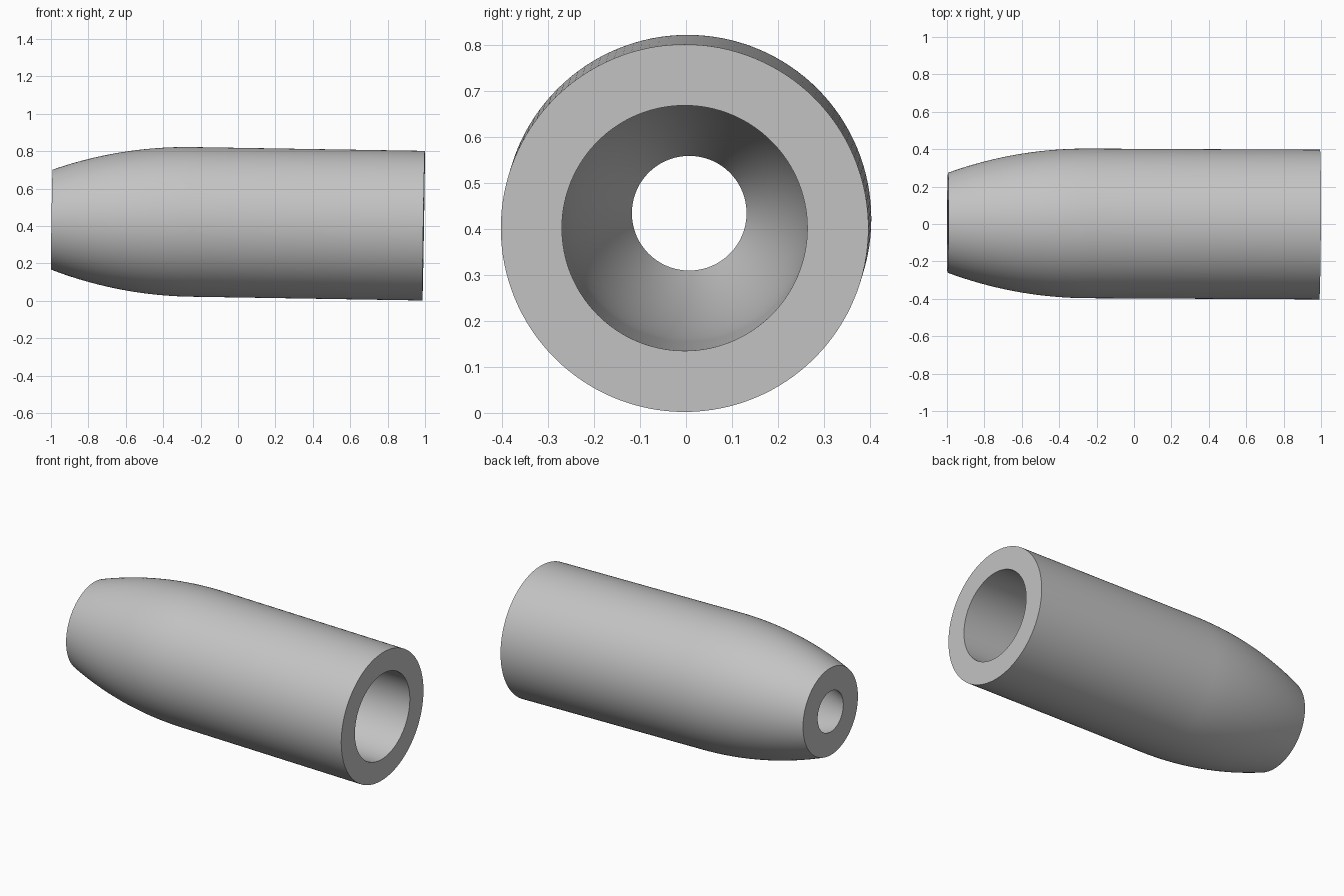
import bpy, bmesh, math
from mathutils import Vector, Matrix

cube = bpy.data.objects.get("Cube")
if cube:
    bpy.data.objects.remove(cube, do_unlink=True)

# Plain grey material
grey = bpy.data.materials.new("plain_grey")
grey.use_nodes = True
colour = (0.55, 0.55, 0.55, 1)
grey.diffuse_color = colour
grey.node_tree.nodes["Principled BSDF"].inputs["Base Color"].default_value = colour

# Tube axis, slightly tilted, from the narrow end to the wide end
narrow_end = Vector((-0.996, 0.007, 0.4345))
wide_end = Vector((0.9925, -0.003, 0.402))
length = (wide_end - narrow_end).length
OUTER, WALL, NOSE, DROP = 0.4, 0.133, 0.75, 0.133
ARC = (NOSE ** 2 + DROP ** 2) / (2 * DROP)
STEPS, SIDES = 20, 128


def wall_profile(inset):
    """Straight wall with a tangent arc at the nose, offset inward by inset."""
    points = []
    for i in range(STEPS + 1):
        x = NOSE * i / STEPS
        r = math.sqrt((ARC - inset) ** 2 - (NOSE - x) ** 2) - ARC + OUTER
        points.append((x, r))
    return points + [(length, OUTER - inset)]


# Closed wall section: out along the outside, back along the bore
section = wall_profile(0) + wall_profile(WALL)[::-1]

# Sweep the section around the axis
bm = bmesh.new()
rings = []
for s in range(SIDES):
    a = math.tau * s / SIDES
    rings.append([bm.verts.new((x, r * math.cos(a), r * math.sin(a)))
                  for x, r in section])
n = len(section)
for s in range(SIDES):
    here, there = rings[s], rings[(s + 1) % SIDES]
    for i in range(n):
        j = (i + 1) % n
        bm.faces.new((here[i], here[j], there[j], there[i]))
bmesh.ops.recalc_face_normals(bm, faces=bm.faces)

# Lay the tube on its tilted axis
turn = Vector((1, 0, 0)).rotation_difference(wide_end - narrow_end)
bm.transform(Matrix.Translation(narrow_end) @ turn.to_matrix().to_4x4())

mesh = bpy.data.meshes.new("tapered_tube")
bm.to_mesh(mesh)
bm.free()
mesh.materials.append(grey)
tube = bpy.data.objects.new("tapered_tube", mesh)
bpy.context.collection.objects.link(tube)

# Smooth walls, sharp rims
bpy.ops.object.select_all(action='DESELECT')
tube.select_set(True)
bpy.context.view_layer.objects.active = tube
bpy.ops.object.shade_smooth_by_angle(angle=math.radians(30))
